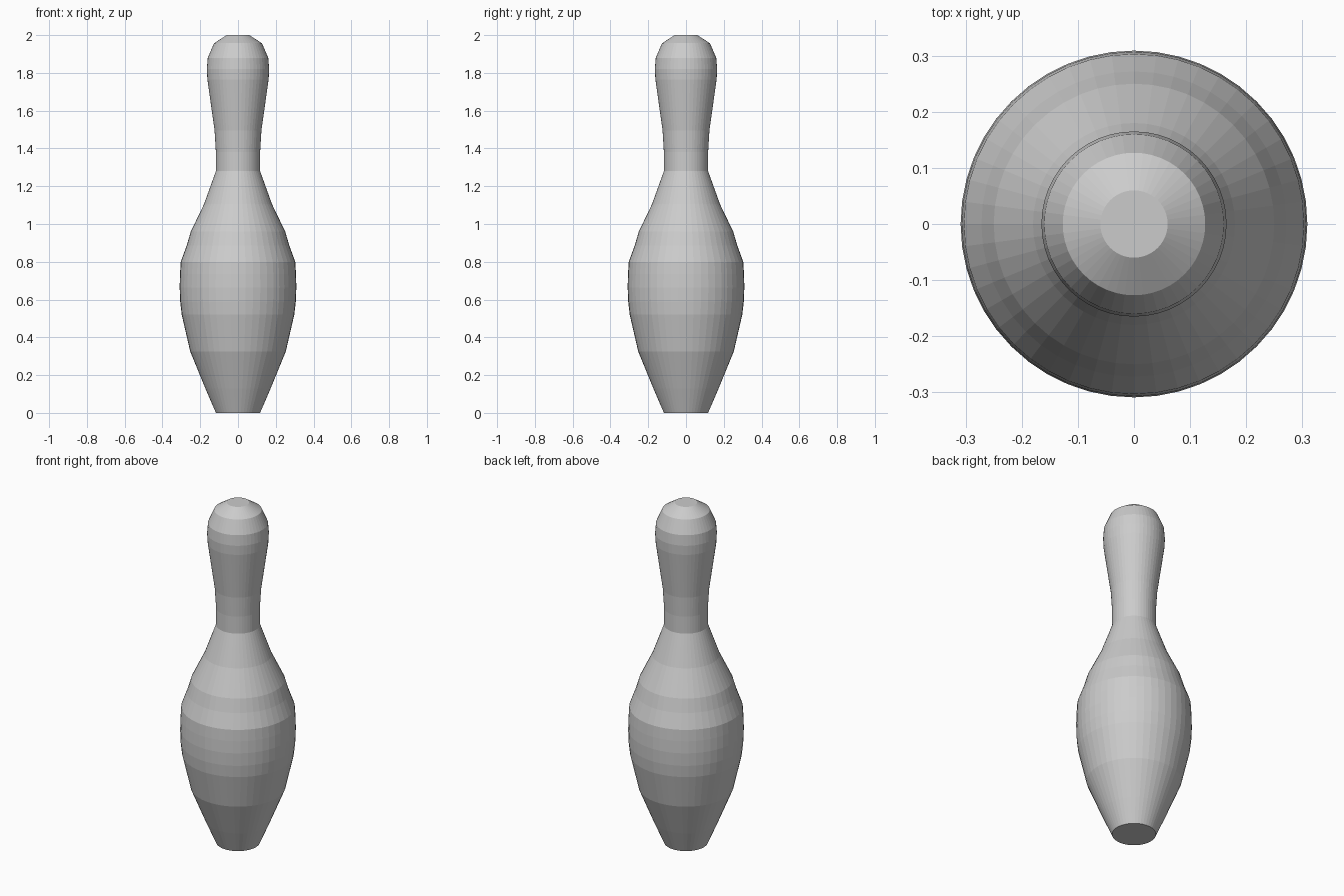
import bpy, bmesh, math

if "Cube" in bpy.data.objects:
    bpy.data.objects.remove(bpy.data.objects["Cube"])

SIDES = 48

# Silhouette of the pin: (radius, height), bottom to top
PROFILE = [
    (0.117, 0.0), (0.173, 0.13), (0.253, 0.325), (0.298, 0.52), (0.306, 0.59),
    (0.309, 0.665), (0.307, 0.735), (0.303, 0.80), (0.272, 0.885), (0.25, 0.96),
    (0.18, 1.105), (0.117, 1.28), (0.117, 1.38), (0.124, 1.495), (0.143, 1.63),
    (0.162, 1.765), (0.165, 1.82), (0.16, 1.88), (0.127, 1.957), (0.06, 2.0),
]

# Single pale grey
grey = bpy.data.materials.new("pale_grey")
grey.diffuse_color = (0.6, 0.6, 0.6, 1)
grey.use_nodes = True
grey.node_tree.nodes["Principled BSDF"].inputs["Base Color"].default_value = grey.diffuse_color


def lathe(name, profile, material):
    """Revolve a profile around z, closing both ends with flat caps."""
    bm = bmesh.new()
    rings = []
    for r, z in profile:
        rings.append([bm.verts.new((r * math.cos(2 * math.pi * i / SIDES),
                                    r * math.sin(2 * math.pi * i / SIDES), z))
                      for i in range(SIDES)])
    for low, high in zip(rings, rings[1:]):
        for i in range(SIDES):
            j = (i + 1) % SIDES
            bm.faces.new((low[i], low[j], high[j], high[i]))
    bm.faces.new(rings[0][::-1])
    bm.faces.new(rings[-1])
    mesh = bpy.data.meshes.new(name)
    bm.to_mesh(mesh)
    bm.free()
    mesh.materials.append(material)
    obj = bpy.data.objects.new(name, mesh)
    bpy.context.collection.objects.link(obj)
    return obj


# Bowling pin body
lathe("bowling_pin", PROFILE, grey)
